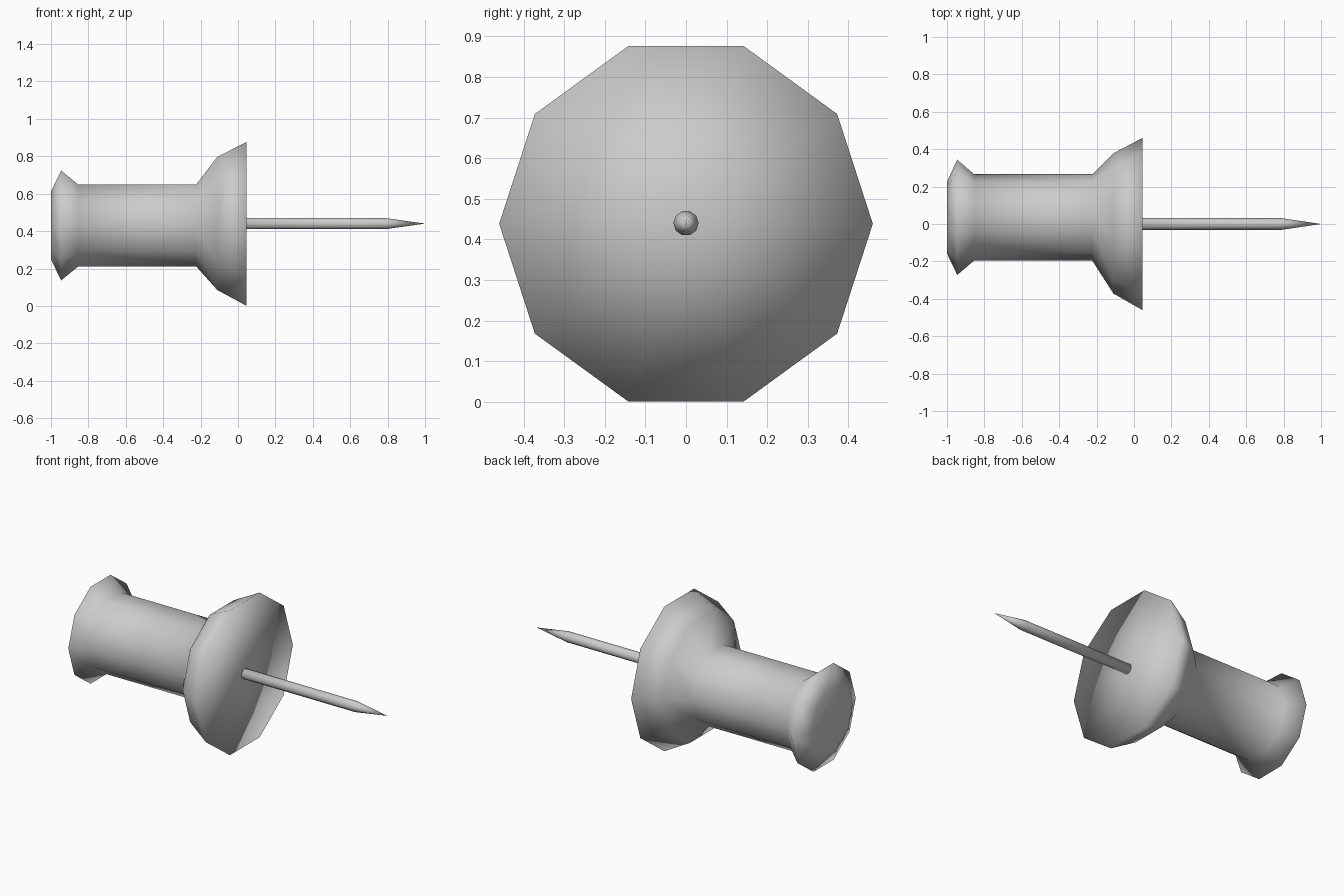
import bpy, bmesh, math

if "Cube" in bpy.data.objects:
    bpy.data.objects.remove(bpy.data.objects["Cube"])

SIDES = 10


def lathe(name, rings):
    """Ten-sided skin along x; each ring is (x, radius, centre y, centre z)."""
    bm = bmesh.new()
    loops = []
    for x, r, cy, cz in rings:
        if r == 0:
            loops.append([bm.verts.new((x, cy, cz))])
            continue
        angles = [2 * math.pi * i / SIDES for i in range(SIDES)]
        loops.append([bm.verts.new((x, cy + r * math.cos(a), cz + r * math.sin(a)))
                      for a in angles])
    for a, b in zip(loops, loops[1:]):
        for i in range(SIDES):
            j = (i + 1) % SIDES
            if len(a) == 1:
                bm.faces.new((a[0], b[j], b[i]))
            elif len(b) == 1:
                bm.faces.new((a[i], a[j], b[0]))
            else:
                bm.faces.new((a[i], a[j], b[j], b[i]))
    bmesh.ops.recalc_face_normals(bm, faces=bm.faces)
    mesh = bpy.data.meshes.new(name)
    bm.to_mesh(mesh)
    bm.free()
    for p in mesh.polygons:
        p.use_smooth = True
    obj = bpy.data.objects.new(name, mesh)
    bpy.context.collection.objects.link(obj)
    return obj


# Handle: end cap, flared head, slightly off-centre grip, wide collar
lathe("handle", [
    (-1.0, 0, 0.034, 0.43),
    (-1.0, 0.192, 0.034, 0.43),
    (-0.945, 0.308, 0.036, 0.43),
    (-0.855, 0.231, 0.035, 0.43),
    (-0.223, 0.231, 0.035, 0.43),
    (-0.11, 0.375, 0.003, 0.441),
    (0.045, 0.46, 0, 0.4385),
    (0.045, 0, 0, 0.4385),
])

# Needle with tapered point
lathe("needle", [
    (0.03, 0, 0, 0.44),
    (0.03, 0.031, 0, 0.44),
    (0.79, 0.031, 0, 0.44),
    (1.0, 0, 0, 0.44),
])
